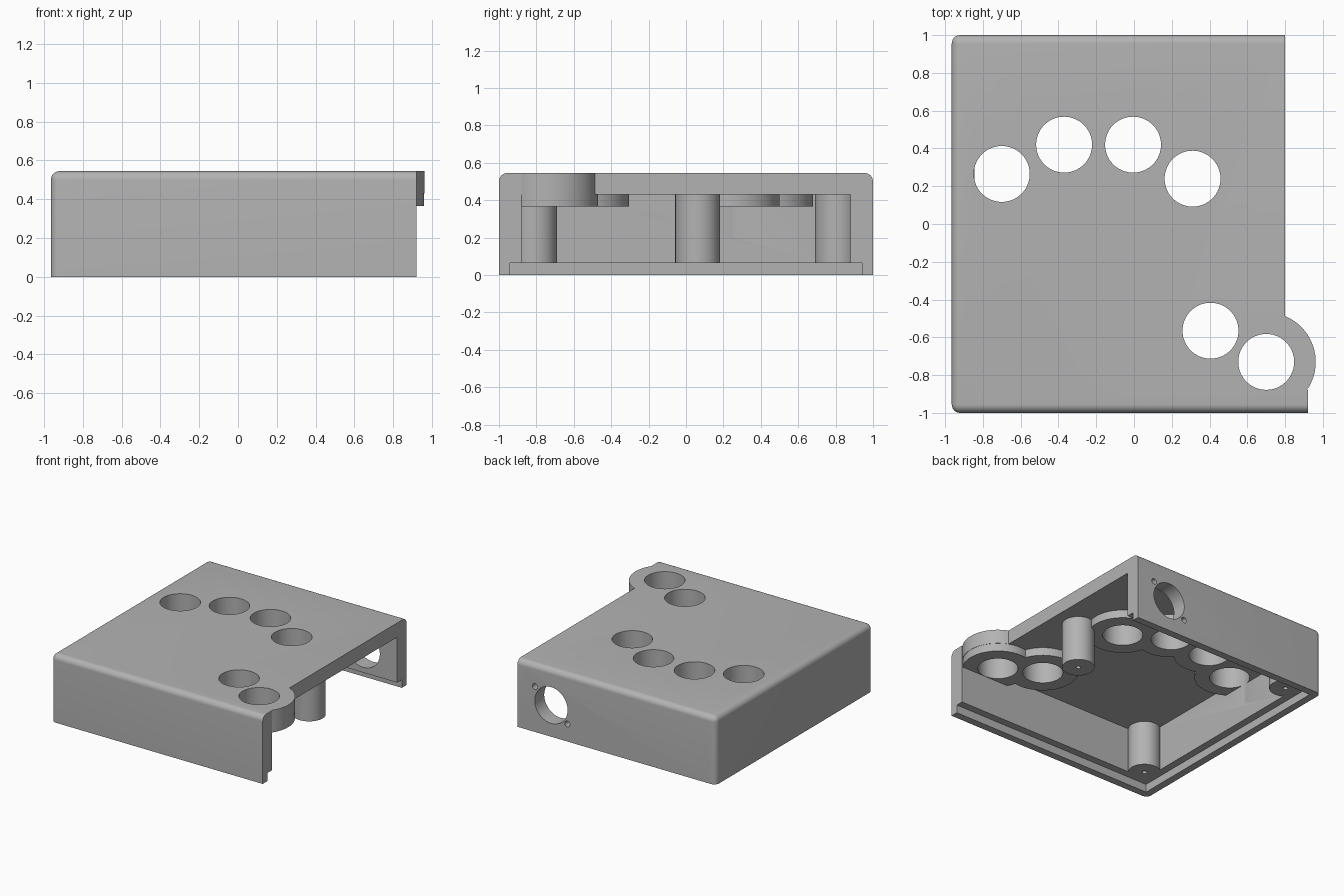
import bpy, bmesh, math
from mathutils import Matrix

if "Cube" in bpy.data.objects:
    bpy.data.objects.remove(bpy.data.objects["Cube"], do_unlink=True)

# Main dimensions
LEFT, RIGHT, WALL_END = -0.965, 0.80, 0.92
HEIGHT, LID_UNDER, RIM_UNDER, LIP_TOP = 0.545, 0.43, 0.365, 0.065
WALL, LIP, ROUND = 0.12, 0.06, 0.045
HOLE_R, RIM_R, POST_R = 0.148, 0.262, 0.12
BUTTONS = [(-0.70, 0.265), (-0.37, 0.42), (-0.005, 0.42),
           (0.31, 0.24), (0.405, -0.565), (0.70, -0.73)]
POSTS = [(0.59, 0.0625), (-0.78, 0.81), (-0.78, -0.81)]

grey = bpy.data.materials.new("light_grey_plastic")
grey.use_nodes = True
colour = (0.45, 0.45, 0.45, 1)
grey.diffuse_color = colour
grey.node_tree.nodes["Principled BSDF"].inputs["Base Color"].default_value = colour


def finish(name, bm):
    bmesh.ops.recalc_face_normals(bm, faces=bm.faces)
    mesh = bpy.data.meshes.new(name)
    bm.to_mesh(mesh)
    bm.free()
    mesh.materials.append(grey)
    obj = bpy.data.objects.new(name, mesh)
    bpy.context.collection.objects.link(obj)
    return obj


def box(name, low, high):
    bm = bmesh.new()
    bmesh.ops.create_cube(bm, size=1)
    for v in bm.verts:
        v.co = [h if c > 0 else l for c, l, h in zip(v.co, low, high)]
    return finish(name, bm)


def cylinder(name, x, y, z0, z1, radius, sides=64):
    bm = bmesh.new()
    bmesh.ops.create_cone(bm, cap_ends=True, segments=sides, radius1=radius,
                          radius2=radius, depth=z1 - z0,
                          matrix=Matrix.Translation((x, y, (z0 + z1) / 2)))
    return finish(name, bm)


def back_drill(name, x, z, radius):
    # Drill lying along y through the back wall
    obj = cylinder(name, 0, 0, -WALL, WALL, radius)
    obj.data.transform(Matrix.Translation((x, 1 - WALL / 2, z))
                       @ Matrix.Rotation(math.pi / 2, 4, 'X'))
    return obj


def combine(target, tool, operation):
    tool.hide_render = True
    bpy.context.view_layer.objects.active = target
    mod = target.modifiers.new(operation.lower(), 'BOOLEAN')
    mod.object, mod.operation, mod.solver = tool, operation, 'EXACT'
    bpy.ops.object.modifier_apply(modifier=mod.name)
    bpy.data.objects.remove(tool, do_unlink=True)


# Outer body: plan outline with a bulge round the last button
bx, by = BUTTONS[-1]
inner_y = -1 + WALL
start = math.asin((inner_y - by) / RIM_R)
end = math.acos((RIGHT - bx) / RIM_R)
arc = [(bx + RIM_R * math.cos(a), by + RIM_R * math.sin(a))
       for a in (start + (end - start) * i / 24 for i in range(25))]
outline = [(LEFT, -1), (WALL_END, -1), (WALL_END, inner_y)] + arc + [(RIGHT, 1), (LEFT, 1)]
bm = bmesh.new()
base = bm.faces.new([bm.verts.new((x, y, 0)) for x, y in outline])
top = bmesh.ops.extrude_face_region(bm, geom=[base])["geom"]
bmesh.ops.translate(bm, vec=(0, 0, HEIGHT),
                    verts=[g for g in top if isinstance(g, bmesh.types.BMVert)])


def is_rounded(edge):
    a, b = (v.co for v in edge.verts)
    on_left = max(a.x, b.x) < LEFT + 0.001
    on_side = abs(a.y) > 0.999 and abs(a.y - b.y) < 0.001
    upper = min(a.z, b.z) > HEIGHT - 0.001
    upright = abs(a.z - b.z) > 0.1
    return (upper and (on_left or on_side)) or (upright and on_left)


bmesh.ops.bevel(bm, geom=[e for e in bm.edges if is_rounded(e)], offset=ROUND,
                segments=8, profile=0.5, affect='EDGES', clamp_overlap=True)
case = finish("case_shell", bm)

# Hollow interior, open on the right side
combine(case, box("cavity_cutter", (LEFT + WALL, inner_y, -1), (2, -inner_y, LID_UNDER)), 'DIFFERENCE')

# Button rims under the lid and screw posts
for x, y in BUTTONS:
    combine(case, cylinder("button_rim", x, y, RIM_UNDER, 0.48, RIM_R - 0.002), 'UNION')
for x, y in POSTS:
    combine(case, cylinder("screw_post", x, y, 0.03, 0.48, POST_R), 'UNION')

# Stepped lip round the bottom edge
combine(case, box("lip_cutter", (LEFT + LIP, -1 + LIP, -1), (2, 1 - LIP, LIP_TOP)), 'DIFFERENCE')

# Button holes and blind screw holes
for x, y in BUTTONS:
    combine(case, cylinder("button_cutter", x, y, 0.2, 1, HOLE_R), 'DIFFERENCE')
for x, y in POSTS:
    combine(case, cylinder("screw_cutter", x, y, -0.1, 0.3, 0.018, 24), 'DIFFERENCE')

# Round socket in the back wall with two fixing holes
for dx, dz, r in ((0, 0, 0.146), (0.144, 0.112, 0.023), (-0.144, -0.112, 0.023)):
    combine(case, back_drill("socket_cutter", 0.5 + dx, 0.253 + dz, r), 'DIFFERENCE')

# Smooth curved walls, crisp corners
bpy.ops.object.select_all(action='DESELECT')
case.select_set(True)
bpy.context.view_layer.objects.active = case
bpy.ops.object.shade_smooth_by_angle(angle=math.radians(30))
